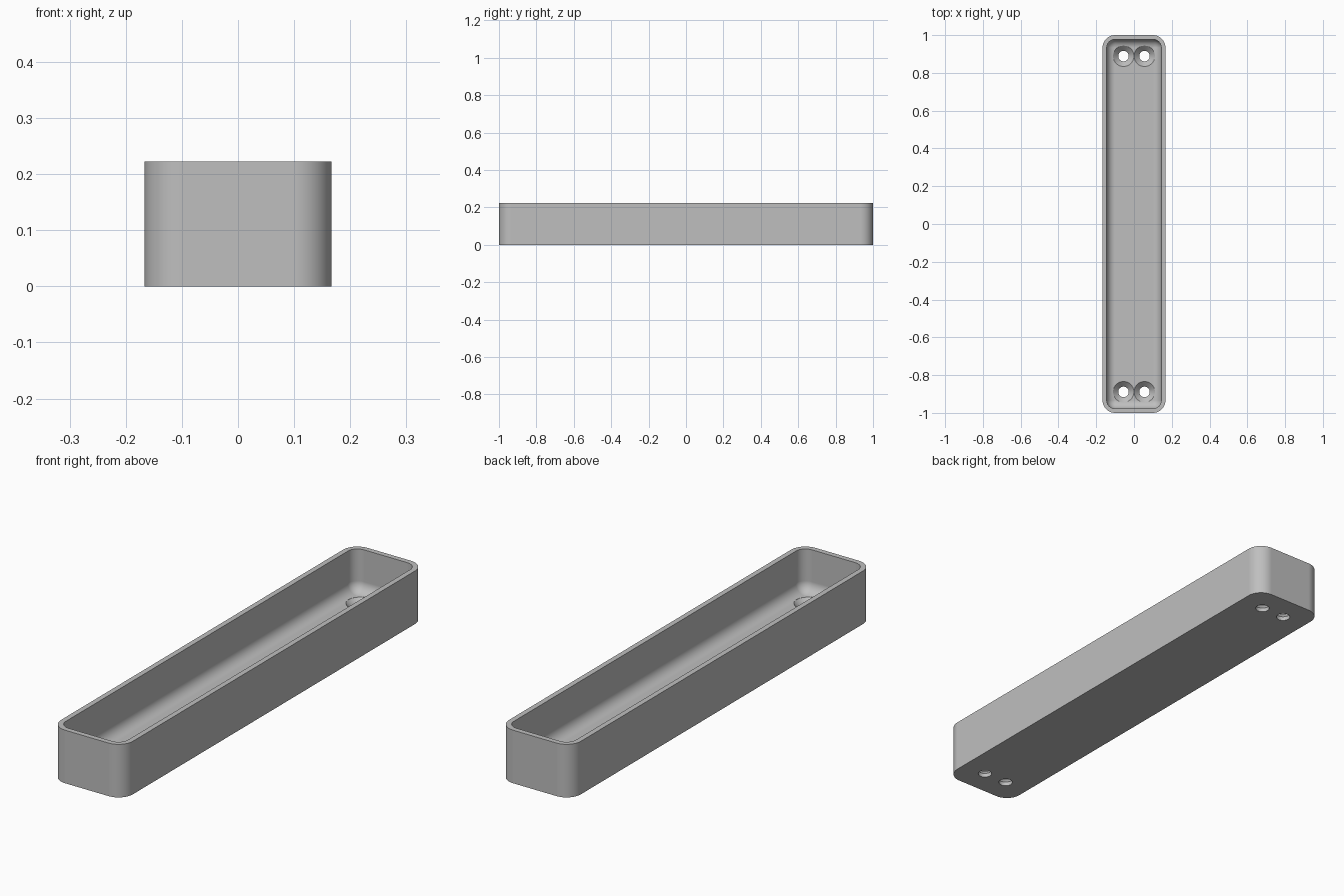
import bpy, bmesh
from math import sin, cos, pi

if "Cube" in bpy.data.objects:
    bpy.data.objects.remove(bpy.data.objects["Cube"], do_unlink=True)

UNIT = 2 / 90                      # the tray is 90 x 15 x 10 of these
HALF_X, HALF_Y, HEIGHT = 7.5 * UNIT, 45 * UNIT, 10 * UNIT
WALL, FLOOR, CORNER = UNIT, 2 * UNIT, 3 * UNIT
FILLET = CORNER - WALL
CORNER_STEPS, FILLET_STEPS = 12, 10

grey = bpy.data.materials.new("plain grey")
grey.use_nodes = True
colour = (0.52, 0.52, 0.52, 1)
grey.diffuse_color = colour
grey.node_tree.nodes["Principled BSDF"].inputs["Base Color"].default_value = colour


def make_object(name, bm):
    bmesh.ops.remove_doubles(bm, verts=bm.verts, dist=1e-5)
    bmesh.ops.recalc_face_normals(bm, faces=bm.faces)
    mesh = bpy.data.meshes.new(name)
    bm.to_mesh(mesh)
    bm.free()
    mesh.materials.append(grey)
    obj = bpy.data.objects.new(name, mesh)
    bpy.context.collection.objects.link(obj)
    return obj


def skin(bm, rings):
    """Join a stack of point rings into a closed solid."""
    loops = [[bm.verts.new(p) for p in ring] for ring in rings]
    for a, b in zip(loops, loops[1:]):
        for i in range(len(a)):
            j = (i + 1) % len(a)
            bm.faces.new((a[i], a[j], b[j], b[i]))
    bm.faces.new(loops[0])
    bm.faces.new(loops[-1])


def rounded_rectangle(inset, z):
    """Tray outline, moved inward by inset."""
    radius = max(CORNER - inset, 0)
    points = []
    for k, (sx, sy) in enumerate(((1, 1), (-1, 1), (-1, -1), (1, -1))):
        for i in range(CORNER_STEPS + 1):
            a = (k + i / CORNER_STEPS) * pi / 2
            points.append((sx * (HALF_X - CORNER) + radius * cos(a),
                           sy * (HALF_Y - CORNER) + radius * sin(a), z))
    return points


def circle(cx, cy, radius, z, sides=48):
    return [(cx + radius * cos(2 * pi * i / sides),
             cy + radius * sin(2 * pi * i / sides), z) for i in range(sides)]


# Tray shell: outer wall, rim, inner wall, then the fillet into the floor
rings = [rounded_rectangle(0, 0), rounded_rectangle(0, HEIGHT),
         rounded_rectangle(WALL, HEIGHT)]
for i in range(FILLET_STEPS + 1):
    a = i / FILLET_STEPS * pi / 2
    rings.append(rounded_rectangle(WALL + FILLET * (1 - cos(a)),
                                   FLOOR + FILLET * (1 - sin(a))))
shell = bmesh.new()
skin(shell, rings)
tray = make_object("tray", shell)

# Countersunk screw holes, two at each end
HOLE, SINK = 1.25 * UNIT, 2.48 * UNIT
profile = [(HOLE, -UNIT), (HOLE, FLOOR - (SINK - HOLE)),
           (SINK, FLOOR), (SINK, FLOOR + UNIT)]
holes = bmesh.new()
for x in (-2.5 * UNIT, 2.5 * UNIT):
    for y in (-40 * UNIT, 40 * UNIT):
        skin(holes, [circle(x, y, r, z) for r, z in profile])
cutter = make_object("screw_hole_cutter", holes)
cutter.hide_render = True

cut = tray.modifiers.new("screw holes", "BOOLEAN")
cut.operation, cut.solver, cut.object = "DIFFERENCE", "EXACT", cutter
bpy.ops.object.select_all(action="DESELECT")
tray.select_set(True)
bpy.context.view_layer.objects.active = tray
bpy.ops.object.modifier_apply(modifier=cut.name)
bpy.data.objects.remove(cutter, do_unlink=True)

# Smooth curves, crisp edges, even shading on the flats
bpy.ops.object.shade_smooth_by_angle(angle=pi / 6)
weighted = tray.modifiers.new("even shading", "WEIGHTED_NORMAL")
weighted.keep_sharp = True
